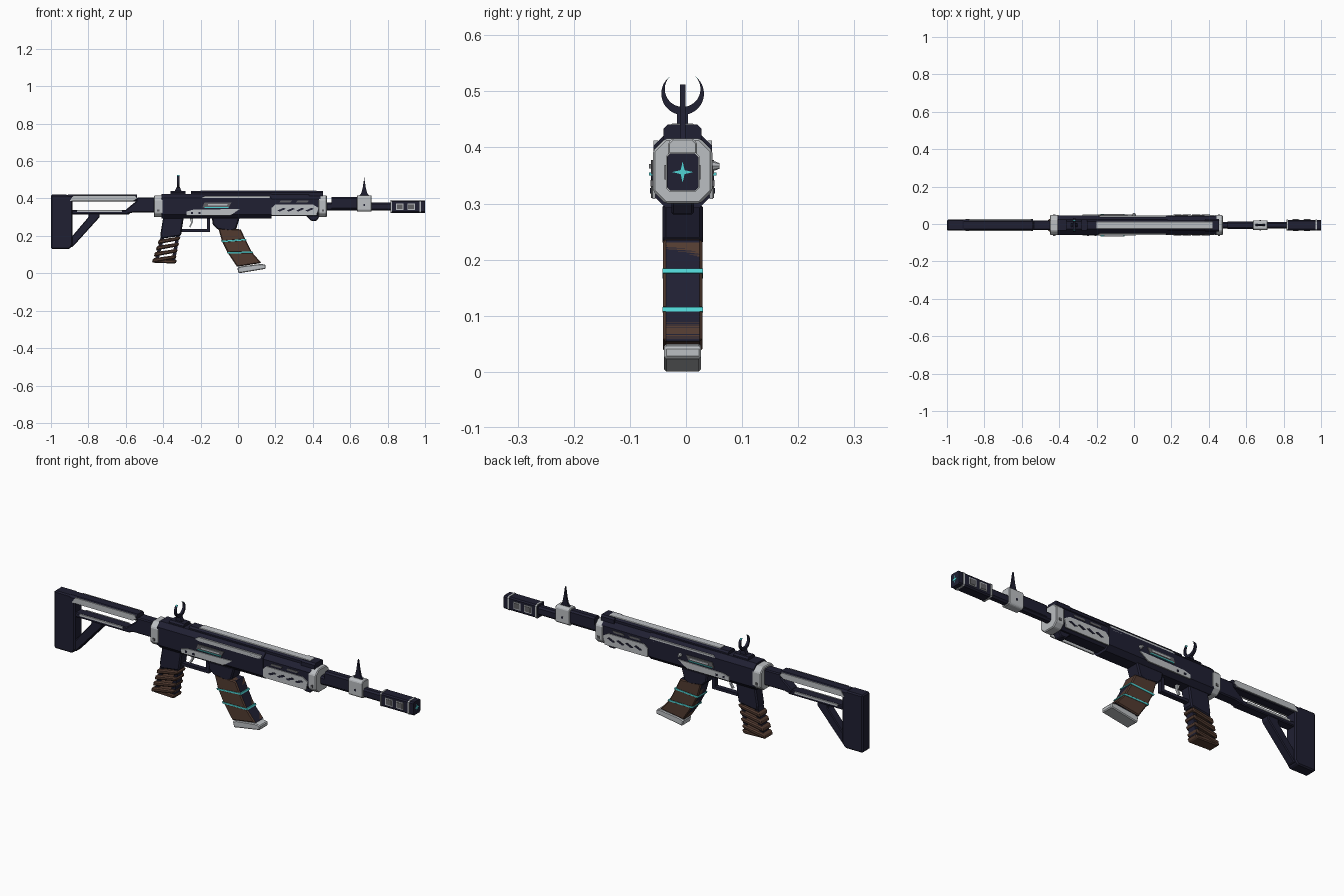
import bpy
import bmesh
from math import radians, cos, sin
from mathutils import Vector

default_cube = bpy.data.objects.get("Cube")
if default_cube:
    bpy.data.objects.remove(default_cube, do_unlink=True)

CENTRE_Y = -0.006  # the body sits slightly off centre because of the bolt handle


def make_material(name, red, green, blue):
    material = bpy.data.materials.new(name)
    material.use_nodes = True
    colour = (red, green, blue, 1)
    material.diffuse_color = colour
    material.node_tree.nodes["Principled BSDF"].inputs["Base Color"].default_value = colour
    return material


navy = make_material("dark navy metal", .014, .014, .032)
silver = make_material("pale silver", .5, .52, .54)
brown = make_material("brown leather", .085, .044, .03)
cyan = make_material("glowing cyan", .08, .66, .66)
grey = make_material("mid grey", .12, .12, .13)


def finish(name, mesh_builder, material, bevel=0):
    """Turn a bmesh into a named object with one colour and an optional bevel."""
    bmesh.ops.recalc_face_normals(mesh_builder, faces=mesh_builder.faces)
    mesh = bpy.data.meshes.new(name)
    mesh_builder.to_mesh(mesh)
    mesh_builder.free()
    mesh.materials.append(material)
    part = bpy.data.objects.new(name, mesh)
    part.location.y = CENTRE_Y
    bpy.context.collection.objects.link(part)
    if bevel:
        modifier = part.modifiers.new("edge bevel", 'BEVEL')
        modifier.width = bevel
        modifier.segments = 1
        modifier.limit_method = 'ANGLE'
    return part


def add_prism(builder, corners, thickness):
    face = builder.faces.new([builder.verts.new(corner) for corner in corners])
    extruded = bmesh.ops.extrude_face_region(builder, geom=[face])["geom"]
    moved = [item for item in extruded if isinstance(item, bmesh.types.BMVert)]
    bmesh.ops.translate(builder, verts=moved, vec=thickness)


def profile(name, outline, half_width, material, bevel=0):
    """Extrude a side outline of x, z points across the full width."""
    builder = bmesh.new()
    add_prism(builder, [(x, -half_width, z) for x, z in outline], Vector((0, 2 * half_width, 0)))
    return finish(name, builder, material, bevel)


def rectangle(left, right, bottom, top):
    return [(left, bottom), (right, bottom), (right, top), (left, top)]


def side_plates(name, outline, surface, material, thickness=.006):
    """Thin matching plates on both flanks."""
    builder = bmesh.new()
    for side in (-1, 1):
        corners = [(x, side * (surface - .002), z) for x, z in outline]
        add_prism(builder, corners, Vector((0, side * thickness, 0)))
    return finish(name, builder, material)


def section(name, left, right, bottom, top, half_width, chamfer, material, bevel=0):
    """Extrude an eight sided cross-section along the length."""
    inner = half_width - chamfer
    half = [(half_width, bottom + chamfer), (half_width, top - chamfer), (inner, top)]
    ring = [(inner, bottom)] + half + [(-y, z) for y, z in reversed(half)] + [(-inner, bottom)]
    builder = bmesh.new()
    add_prism(builder, [(left, y, z) for y, z in ring], Vector((right - left, 0, 0)))
    return finish(name, builder, material, bevel)


def cone(name, position, base, tip, depth, direction, material, sides=8):
    builder = bmesh.new()
    bmesh.ops.create_cone(builder, cap_ends=True, segments=sides, radius1=base, radius2=tip, depth=depth)
    turn = Vector((0, 0, 1)).rotation_difference(Vector(direction)).to_matrix()
    bmesh.ops.rotate(builder, verts=builder.verts, matrix=turn)
    bmesh.ops.translate(builder, verts=builder.verts, vec=position)
    return finish(name, builder, material)


# Stock: butt plate, open frame, brace and neck
profile("butt_plate", [(-1, .13), (-.9, .13), (-.885, .15), (-.885, .39), (-.91, .42), (-1, .42)],
        .03, navy, .006)
section("stock_top_bar", -.91, -.54, .385, .42, .03, .01, navy)
side_plates("stock_top_trim", [(-.9, .387), (-.56, .387), (-.54, .4), (-.55, .416), (-.88, .416)],
            .028, silver)
profile("stock_lower_bar", rectangle(-.9, -.58, .315, .338), .024, navy, .004)
side_plates("stock_lower_trim", rectangle(-.86, -.62, .328, .338), .024, silver)
profile("stock_brace", [(-.9, .14), (-.885, .14), (-.74, .3), (-.74, .32), (-.8, .32), (-.8, .3),
                        (-.885, .2), (-.9, .2)], .022, navy, .004)
profile("stock_neck", [(-.6, .315), (-.6, .34), (-.545, .385), (-.54, .405), (-.44, .405),
                       (-.44, .325), (-.56, .325)], .026, navy, .005)

# Receiver and handguard
section("receiver", -.41, .18, .292, .425, .052, .022, navy)
section("handguard", .18, .44, .305, .42, .05, .022, navy)
for name, left, right in (("rear_collar", -.45, -.4), ("front_collar", .43, .475)):
    section(name, left, right, .3, .416, .053, .022, silver, .004)
    side_plates(name + "_screw", rectangle(left + .018, left + .03, .33, .342), .053, grey)
section("top_rail", -.25, .455, .41, .44, .028, .008, navy)
section("top_rail_strip", -.2, .42, .436, .443, .02, .002, silver)
section("rail_end_block", .38, .455, .4, .441, .034, .008, navy)

# Side trim on the receiver
side_plates("upper_receiver_trim", [(-.2, .4), (-.18, .393), (.15, .393), (.17, .4), (.17, .412), (-.18, .412)],
            .046, silver, .008)
side_plates("port_cover", [(-.19, .352), (-.05, .352), (-.035, .378), (-.18, .378)], .052, grey)
side_plates("port_cover_inlay", [(-.16, .362), (-.06, .362), (-.055, .37), (-.16, .37)], .056, silver)
side_plates("port_glow", rectangle(-.18, -.05, .35, .355), .056, cyan)
side_plates("receiver_blade", [(-.275, .31), (-.04, .31), (.01, .344), (-.24, .34), (-.275, .33)],
            .052, silver)
for pin in (-.25, -.21):
    side_plates("receiver_pin", rectangle(pin, pin + .01, .318, .328), .056, navy, .004)
cone("bolt_handle", (0, .056, .367), .012, .005, .02, (0, 1, 0), silver)

# Handguard panels and vents
side_plates("handguard_panel", [(.18, .308), (.42, .308), (.43, .35), (.4, .368), (.2, .368), (.18, .35)],
            .05, silver)
for index in range(4):
    start = .21 + index * .05
    side_plates("panel_groove", [(start, .335), (start + .012, .33), (start + .045, .344),
                                 (start + .033, .35)], .054, navy, .004)
for start in (.22, .31):
    side_plates("handguard_vent", [(start, .378), (start + .06, .378), (start + .068, .388),
                                   (start + .008, .388)], .05, grey, .004)
profile("handguard_stop", [(.36, .31), (.39, .28), (.42, .28), (.44, .31)], .02, navy, .004)

# Barrel, gas block, front sight and muzzle
section("barrel_core", .46, .83, .335, .378, .018, .008, navy)
section("gas_tube", .5, .64, .34, .408, .02, .008, navy)
section("gas_block", .635, .715, .33, .416, .026, .008, silver, .003)
side_plates("gas_block_pin", rectangle(.67, .68, .36, .37), .026, navy, .004)
profile("front_sight", [(.645, .41), (.705, .41), (.69, .43), (.683, .46), (.675, .512), (.667, .46),
                        (.66, .43)], .005, navy)
section("muzzle_brake", .815, 1, .323, .389, .028, .006, navy)
for start in (.815, .97):
    section("muzzle_rim", start, start + .008, .321, .391, .03, .007, silver)
for start in (.845, .905):
    side_plates("muzzle_window_frame", rectangle(start, start + .04, .338, .374), .028, silver, .004)
    side_plates("muzzle_window", rectangle(start + .005, start + .035, .343, .369), .03, grey, .004)

# Four pointed star on the muzzle face
star_builder = bmesh.new()
star = []
for index in range(8):
    radius = .005 if index % 2 else .019
    angle = radians(45 * index)
    star.append((.998, radius * cos(angle), .356 + radius * sin(angle)))
add_prism(star_builder, star, Vector((.003, 0, 0)))
finish("muzzle_star", star_builder, cyan)

# Rear sight: base, stem and crescent with bright tips
section("rear_sight_base", -.36, -.28, .41, .44, .028, .008, navy)
profile("rear_sight_stem", [(-.34, .435), (-.3, .435), (-.312, .462), (-.328, .462)], .01, navy)


def crescent(name, start, end, material, steps):
    outer, inner = [], []
    for index in range(steps + 1):
        angle = start + (end - start) * index / steps
        inner_angle = radians(-90 + (angle + 90) * .94)
        angle = radians(angle)
        outer.append((-.326, .038 * cos(angle), .496 + .038 * sin(angle)))
        inner.append((-.326, .0318 * cos(inner_angle), .504 + .0318 * sin(inner_angle)))
    # the two arcs meet at the tips, so leave a hair of thickness there
    builder = bmesh.new()
    add_prism(builder, outer + inner[::-1], Vector((.012, 0, 0)))
    finish(name, builder, material)


crescent("rear_sight_crescent", -222, 42, navy, 32)
crescent("crescent_tip_left", 42, 54, cyan, 3)
crescent("crescent_tip_right", -234, -222, cyan, 3)

# Pistol grip: neck, end posts and slanted leather wraps with open slots
profile("grip_neck", [(-.4, .3), (-.29, .3), (-.305, .2), (-.41, .185), (-.415, .21)], .028, navy, .006)
profile("grip_back_post", [(-.41, .21), (-.39, .21), (-.425, .07), (-.445, .07)], .022, navy)
profile("grip_front_post", [(-.33, .21), (-.312, .21), (-.335, .07), (-.355, .07)], .022, navy)
for index in range(4):
    low = .155 - index * .033
    back = -.424 - index * .01
    front = -.308 - index * .007
    profile("grip_wrap", [(back - .006, low), (front - .008, low + .022), (front, low + .03),
                          (front, low + .042), (back, low + .024)], .034, brown, .006)
profile("grip_cap", [(-.45, .056), (-.335, .052), (-.325, .07), (-.45, .08)], .03, brown, .005)

# Trigger and guard
profile("guard_bar", rectangle(-.31, -.15, .222, .236), .012, navy)
profile("guard_front", rectangle(-.165, -.15, .222, .3), .012, navy)
profile("trigger", [(-.26, .3), (-.24, .3), (-.242, .27), (-.255, .245), (-.262, .25), (-.25, .27)],
        .006, silver)

# Magazine: well, leather body, glowing bands and foot
profile("magazine_well", [(-.14, .3), (.01, .3), (-.01, .235), (-.04, .225), (-.11, .235), (-.135, .26)],
        .036, navy, .006)
left_edge = [(-.105, .24), (-.085, .17), (-.055, .11), (-.005, .035)]
right_edge = [(.015, .235), (.04, .18), (.075, .112), (.125, .055)]
profile("magazine_core", left_edge + right_edge[::-1], .03, navy)
for index in range(3):
    corners = [left_edge[index], left_edge[index + 1], right_edge[index + 1], right_edge[index]]
    profile("magazine_leather", corners, .035, brown, .005)
for index in (1, 2):
    (back, low), (front, high) = left_edge[index], right_edge[index]
    profile("magazine_glow_band", [(back - .002, low - .004), (front + .006, high - .004),
                                   (front + .003, high + .004), (back - .005, low + .004)], .036, cyan)
profile("magazine_foot", [(.003, 0), (.148, .024), (.148, .045), (.125, .05), (.02, .038), (-.004, .03)],
        .033, silver, .004)
